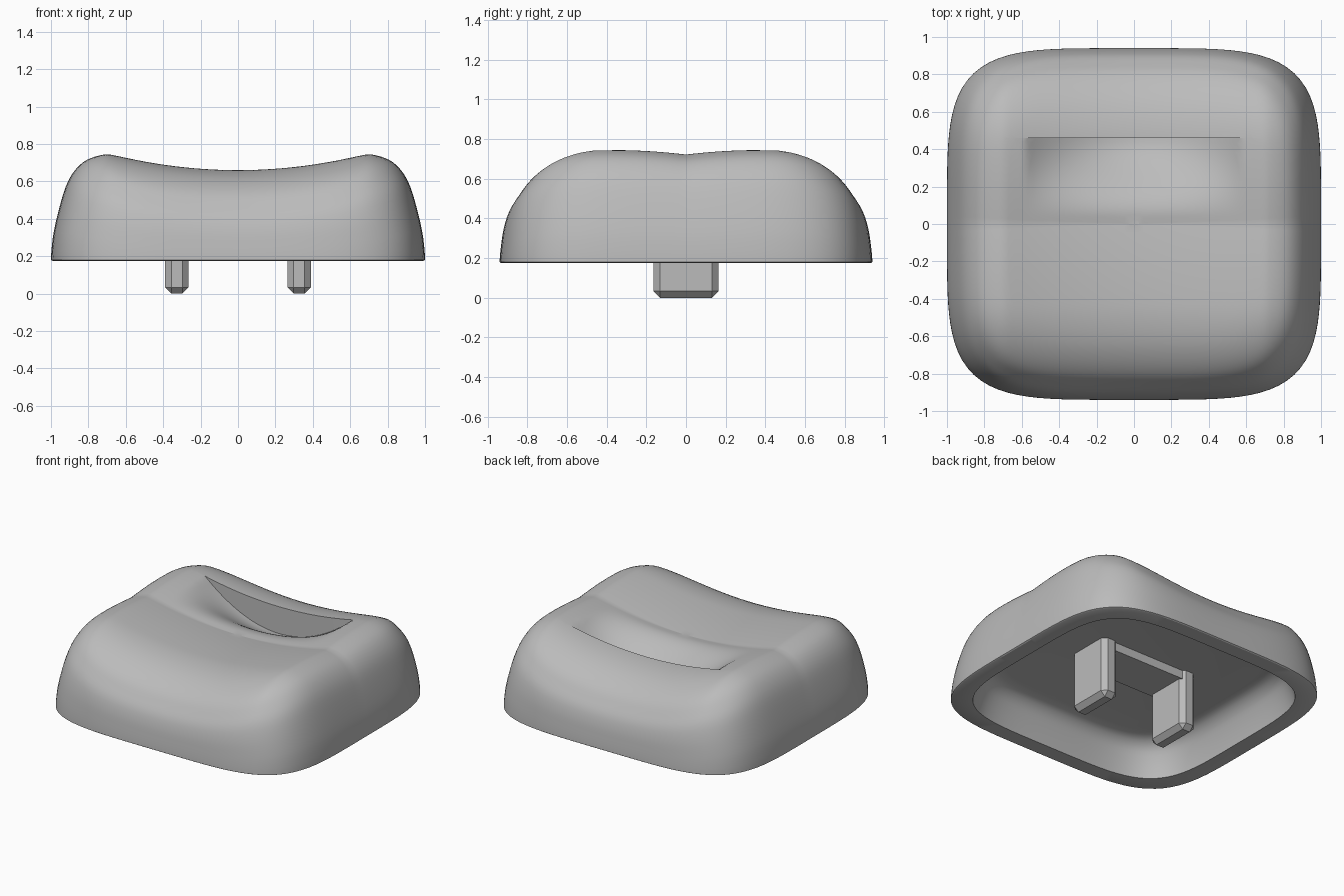
import bpy, bmesh, math
from mathutils import Vector

if "Cube" in bpy.data.objects:
    bpy.data.objects.remove(bpy.data.objects["Cube"], do_unlink=True)

SEGMENTS = 144
HALF_X, HALF_Y = 1.0, 0.94
BASE_Z, CEILING_Z = 0.18, 0.42
WALL_Y = 0.46          # vertical face of the finger scoop

grey = bpy.data.materials.new("plain_grey")
grey.use_nodes = True
grey.diffuse_color = (0.5, 0.5, 0.5, 1)
grey.node_tree.nodes["Principled BSDF"].inputs["Base Color"].default_value = (0.5, 0.5, 0.5, 1)


def outline(sx, sy):
    """Soft square footprint, scaled on each axis."""
    n = 4.5
    for i in range(SEGMENTS):
        a = 2 * math.pi * i / SEGMENTS
        c, s = math.cos(a), math.sin(a)
        r = (abs(c) ** n + abs(s) ** n) ** (-1 / n)
        yield r * c * HALF_X * sx, r * s * HALF_Y * sy


def saddle(x, y):
    """Height of the dished top before its edges roll off."""
    x, y = min(abs(x), 0.7), abs(y)
    rise = 0.09 * (x / 0.7) ** 2
    if y < 0.43:
        return 0.635 + rise + 0.025 * (1 - ((y - 0.43) / 0.43) ** 2)
    return 0.66 + rise - 0.7 * (y - 0.43) ** 2


def scoop(x, y):
    """Depth of the hollow in front of the scoop wall."""
    t = (WALL_Y - y) / 0.42
    if y > WALL_Y - 0.0003 or t > 1 or abs(x) > 0.58:
        return 0
    return 0.19 * (1 - (x / 0.58) ** 2) * (1 + math.cos(math.pi * t)) / 2


def smooth_path(points, steps=3):
    """Catmull-Rom curve through the points."""
    p = [Vector(q) for q in points]
    p = [p[0]] + p + [p[-1]]
    out = []
    for a, b, c, d in zip(p, p[1:], p[2:], p[3:]):
        for k in range(steps):
            t = k / steps
            out.append(0.5 * (2 * b + (c - a) * t + (2 * a - 5 * b + 4 * c - d) * t * t
                              + (3 * b - a - 3 * c + d) * t ** 3))
    return out + [p[-1]]


def finish(obj):
    obj.data.materials.append(grey)
    bpy.ops.object.select_all(action='DESELECT')
    obj.select_set(True)
    bpy.context.view_layer.objects.active = obj
    bpy.ops.object.shade_smooth_by_angle(angle=math.radians(32))


def make_object(name, bm):
    mesh = bpy.data.meshes.new(name)
    bm.to_mesh(mesh)
    bm.free()
    obj = bpy.data.objects.new(name, mesh)
    bpy.context.collection.objects.link(obj)
    return obj


# Cap shell: cavity rings from the ceiling out, then up the walls to the top centre
bm = bmesh.new()
rings = []


def add_ring(sx, sy, height):
    rings.append([bm.verts.new((x, y, height(x, y))) for x, y in outline(sx, sy)])


cavity = [(0.7, 0.7, CEILING_Z), (0.77, 0.77, 0.405), (0.82, 0.82, 0.36),
          (0.85, 0.85, 0.29), (0.87, 0.87, 0.22), (0.88, 0.88, BASE_Z - 0.005)]
for sx, sy, z in smooth_path(cavity):
    add_ring(sx, sy, lambda x, y: z)
add_ring(0.992, 0.992, lambda x, y: BASE_Z - 0.005)

# scale in x, scale in y, share of the full height
wall = [(1, 1, 0), (0.997, 0.998, 0.1), (0.985, 0.992, 0.27), (0.955, 0.98, 0.5),
        (0.92, 0.955, 0.7), (0.88, 0.91, 0.83), (0.83, 0.865, 0.92),
        (0.77, 0.8, 0.97), (0.7, 0.71, 0.995), (0.62, 0.62, 1)]
for sx, sy, g in smooth_path(wall):
    add_ring(sx, sy, lambda x, y: BASE_Z + (saddle(x, y) - BASE_Z) * g)
for k in range(23, 0, -1):
    add_ring(0.62 * k / 24, 0.62 * k / 24, saddle)

for lower, upper in zip(rings, rings[1:]):
    for i in range(SEGMENTS):
        j = (i + 1) % SEGMENTS
        bm.faces.new((lower[i], lower[j], upper[j], upper[i]))
bm.faces.new(reversed(rings[0]))
bm.faces.new(rings[-1])

# Scoop: a hair-thin strip becomes its vertical wall when the front is lowered
for y in (WALL_Y, WALL_Y - 0.0005):
    faces = [f for f in bm.faces if f.calc_center_median().z > 0.55
             and abs(f.calc_center_median().x) < 0.68]
    geom = set(faces)
    for f in faces:
        geom.update(f.verts)
        geom.update(f.edges)
    bmesh.ops.bisect_plane(bm, geom=list(geom), dist=0.00001,
                           plane_co=(0, y, 0), plane_no=(0, 1, 0))
for v in bm.verts:
    if v.co.z > 0.55:
        v.co.z -= scoop(v.co.x, v.co.y)
bmesh.ops.recalc_face_normals(bm, faces=bm.faces)
finish(make_object("cap_shell", bm))


def box(name, x0, x1, half_y, z0, z1, chamfer=0):
    bm = bmesh.new()
    bmesh.ops.create_cube(bm, size=1)
    for v in bm.verts:
        v.co = ((x0 + x1) / 2 + v.co.x * (x1 - x0), v.co.y * 2 * half_y,
                (z0 + z1) / 2 + v.co.z * (z1 - z0))
    if chamfer:
        bmesh.ops.bevel(bm, geom=bm.edges[:], offset=chamfer, segments=1, affect='EDGES')
    finish(make_object(name, bm))


# Two chamfered prongs and the pad joining them under the ceiling
for side, cx in (("left", 0.327), ("right", -0.327)):
    box(side + "_prong", cx - 0.062, cx + 0.062, 0.165, 0, CEILING_Z + 0.04, 0.033)
box("prong_pad", -0.3, 0.3, 0.15, 0.36, CEILING_Z + 0.02)
